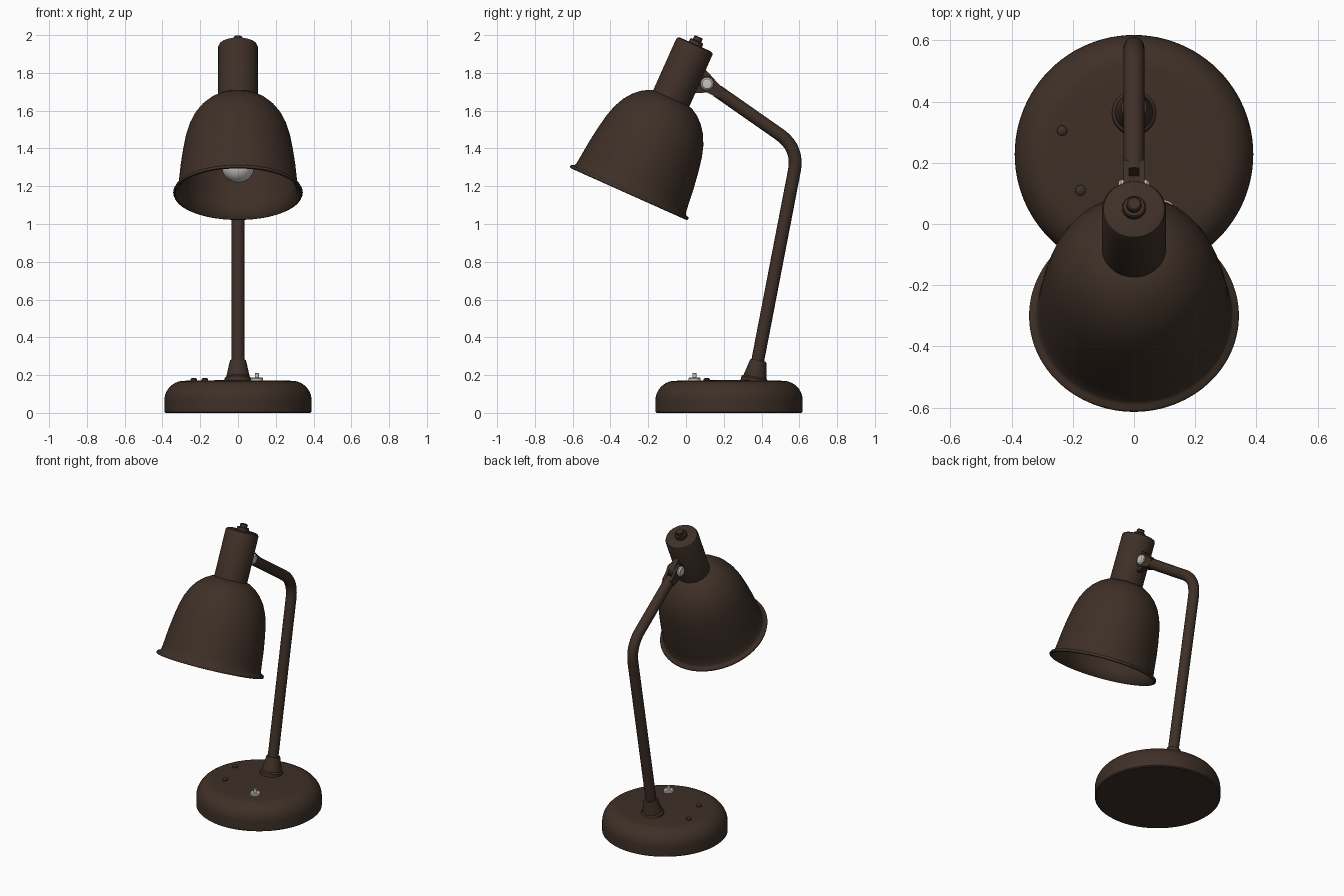
import bpy, bmesh, math
from mathutils import Matrix, Vector

if "Cube" in bpy.data.objects:
    bpy.data.objects.remove(bpy.data.objects["Cube"])


def material(name, rgb):
    m = bpy.data.materials.new(name)
    m.diffuse_color = (*rgb, 1)
    m.use_nodes = True
    m.node_tree.nodes["Principled BSDF"].inputs["Base Color"].default_value = m.diffuse_color
    return m


BROWN = material("dark_brown_paint", (0.048, 0.029, 0.020))
SILVER = material("silver_metal", (0.58, 0.55, 0.50))
GLASS = material("bulb_glass", (0.62, 0.60, 0.58))


def finish(ob, mat, angle=35):
    ob.data.materials.clear()
    ob.data.materials.append(mat)
    bpy.ops.object.select_all(action='DESELECT')
    ob.select_set(True)
    bpy.context.view_layer.objects.active = ob
    bpy.ops.object.shade_smooth_by_angle(angle=math.radians(angle))
    return ob


def from_bmesh(name, bm, mat, matrix, angle=35):
    bmesh.ops.remove_doubles(bm, verts=bm.verts, dist=1e-5)
    bmesh.ops.recalc_face_normals(bm, faces=bm.faces)
    me = bpy.data.meshes.new(name)
    bm.to_mesh(me)
    bm.free()
    me.transform(matrix)
    ob = bpy.data.objects.new(name, me)
    bpy.context.collection.objects.link(ob)
    return finish(ob, mat, angle)


def lathe(name, profile, mat, matrix=Matrix(), steps=64, angle=35):
    """Revolve (radius, height) points around local z."""
    bm = bmesh.new()
    vs = [bm.verts.new((r, 0, h)) for r, h in profile]
    es = [bm.edges.new(p) for p in zip(vs, vs[1:])]
    bmesh.ops.spin(bm, geom=vs + es, axis=(0, 0, 1), cent=(0, 0, 0),
                   angle=2 * math.pi, steps=steps)
    return from_bmesh(name, bm, mat, matrix, angle)


def plate(name, outline, x0, x1, mat, matrix=Matrix()):
    """Extrude a (y, z) outline from x0 to x1."""
    bm = bmesh.new()
    f = bm.faces.new([bm.verts.new((x0, y, z)) for y, z in outline])
    r = bmesh.ops.extrude_face_region(bm, geom=[f])
    bmesh.ops.translate(bm, vec=(x1 - x0, 0, 0),
                        verts=[v for v in r['geom'] if isinstance(v, bmesh.types.BMVert)])
    return from_bmesh(name, bm, mat, matrix)


def arc(cy, cz, r, a0, a1, n=12):
    return [(cy + r * math.cos(math.radians(a0 + (a1 - a0) * i / n)),
             cz + r * math.sin(math.radians(a0 + (a1 - a0) * i / n))) for i in range(n + 1)]


def at(x, y, z):
    return Matrix.Translation((x, y, z))


# Round base with a softly rounded top edge
base_top = 0.175
base_curve = [(0.285 + r, z) for r, z in arc(0, 0.065, 0.105, 0, 90, 10)]
lathe("base", [(0, 0), (0.383, 0), (0.39, 0.006)] + base_curve + [(0, base_top)],
      BROWN, at(0, 0.228, 0), 96)

# Rivets and toggle switch on the base
for i, (x, y) in enumerate([(-0.235, 0.305), (-0.175, 0.11)]):
    lathe(f"base_rivet_{i + 1}", [(0.017, 0.17), (0.017, 0.179), (0.011, 0.184), (0, 0.186)],
          BROWN, at(x, y, 0), 20)
lathe("switch_plate", [(0.033, 0.172), (0.033, 0.183), (0.028, 0.187), (0, 0.187)],
      SILVER, at(0.1, 0.045, 0), 24)
lathe("switch_lever", [(0.011, 0.18), (0.011, 0.208), (0.008, 0.212), (0, 0.212)],
      SILVER, at(0.1, 0.045, 0), 16)

# Arm socket, leaning with the arm
lean = Matrix.Rotation(-math.atan(0.193), 4, 'X')
lathe("arm_socket", [(0.072, -0.02), (0.072, 0.008), (0.062, 0.016), (0.057, 0.04),
                     (0.045, 0.095), (0.042, 0.105), (0, 0.107)],
      BROWN, at(0, 0.363, base_top) @ lean, 32)

# Bent tubular arm
foot, corner, joint = Vector((0, 0.365, 0.2)), Vector((0, 0.597, 1.403)), Vector((0, 0.112, 1.742))
d0, d1 = (foot - corner).normalized(), (joint - corner).normalized()
b0, b1 = corner + d0 * 0.125, corner + d1 * 0.125
path = [foot]
for i in range(13):
    t = i / 12
    path.append(b0 * (1 - t) ** 2 + corner * 2 * t * (1 - t) + b1 * t * t)
path.append(joint - d1 * 0.065)
cu = bpy.data.curves.new("arm", 'CURVE')
cu.dimensions = '3D'
cu.bevel_depth = 0.034
cu.bevel_resolution = 6
cu.use_fill_caps = True
sp = cu.splines.new('POLY')
sp.points.add(len(path) - 1)
for p, co in zip(sp.points, path):
    p.co = (*co, 1)
arm = bpy.data.objects.new("arm", cu)
bpy.context.collection.objects.link(arm)
bpy.context.view_layer.objects.active = arm
arm.select_set(True)
bpy.ops.object.convert(target='MESH')
finish(bpy.context.object, BROWN)

# Fork at the end of the arm, with a bolt on each side
side = Vector((0, -d1.z, d1.y))
ang = math.degrees(math.atan2(d1.z, d1.y))
tail = joint - d1 * 0.1
prong = arc(joint.y, joint.z, 0.042, ang - 100, ang + 100, 16)
prong += [((tail + side * w).y, (tail + side * w).z) for w in (0.026, -0.026)]
for s, label in ((-1, "left"), (1, "right")):
    plate(f"fork_prong_{label}", prong, s * 0.017, s * 0.034, BROWN)
    lathe(f"joint_bolt_{label}", [(0.034, 0.03), (0.034, 0.042), (0.026, 0.05), (0, 0.053)],
          SILVER, Matrix.Translation(joint) @ Matrix.Rotation(s * math.pi / 2, 4, 'Y'), 16, 25)

# Lamp head frame: origin at the rim centre, local z along the head axis
HEAD = at(0, -0.303, 1.162) @ Matrix.Rotation(math.radians(-24.1), 4, 'X')
outer = [(0.318, 0.03), (0.312, 0.08), (0.304, 0.16), (0.291, 0.25), (0.276, 0.33),
         (0.258, 0.39), (0.232, 0.445), (0.2, 0.488), (0.163, 0.522), (0.125, 0.545), (0.09, 0.555)]
inner = [(r - 0.01, h - 0.008) for r, h in reversed(outer)]
lip = [(0.325, 0.004), (0.332, -0.004), (0.34, -0.002), (0.343, 0.006), (0.339, 0.014), (0.325, 0.018)]
lathe("shade", [(0, 0.547)] + inner + lip + outer + [(0, 0.555)], BROWN, HEAD, 96, 50)

# Lamp holder cylinder and top knob
lathe("lamp_holder", [(0.105, 0.53), (0.105, 0.848), (0.1, 0.859), (0.09, 0.864), (0, 0.864)],
      BROWN, HEAD, 48)
lathe("top_knob", [(0.038, 0.86), (0.038, 0.881), (0.034, 0.885), (0.024, 0.885),
                   (0.024, 0.904), (0.02, 0.908), (0, 0.908)], BROWN, HEAD, 24)

# Hinge tab joining the holder to the fork
hinge = HEAD.inverted() @ joint
tab = [(0.08, 0.615)] + arc(hinge.y, hinge.z, 0.046, -60, 60, 12) + [(0.08, 0.772)]
plate("hinge_tab", tab, -0.017, 0.017, BROWN, HEAD)

# Socket and bulb inside the shade
lathe("bulb_socket", [(0, 0.36), (0.055, 0.36), (0.055, 0.555)], BROWN, HEAD, 32)
bulb = [(max(r, 0), h) for r, h in arc(0, 0.157, 0.086, -90, 40, 16)]
lathe("bulb", bulb + [(0.05, 0.27), (0.038, 0.31), (0.036, 0.37)], GLASS, HEAD, 40, 60)
